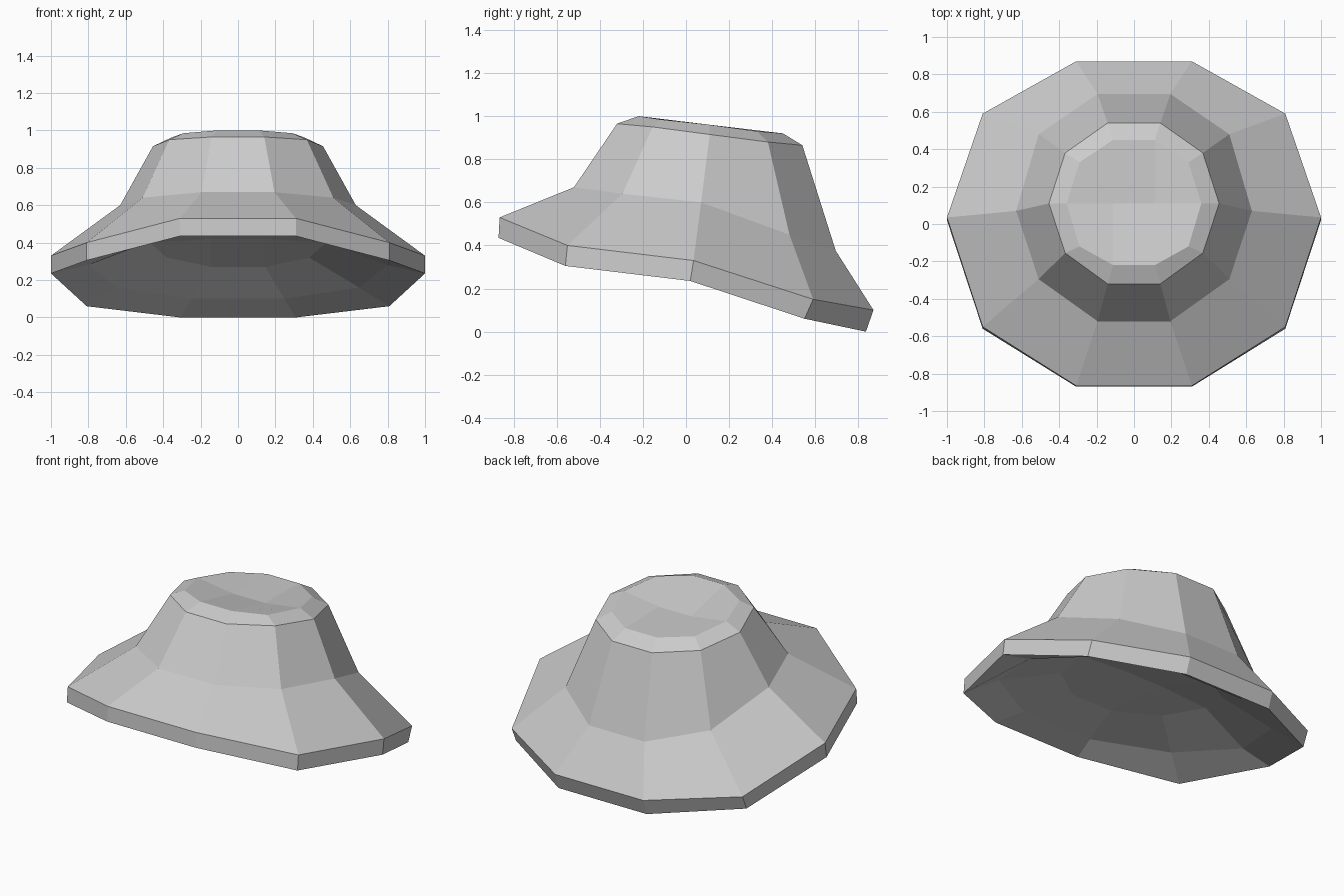
import bpy, bmesh
from math import cos, radians
from mathutils import Vector

cube = bpy.data.objects.get("Cube")
if cube:
    bpy.data.objects.remove(cube, do_unlink=True)

felt = bpy.data.materials.new("grey_felt")
felt.use_nodes = True
grey = (0.6, 0.6, 0.6, 1)
felt.diffuse_color = grey
felt.node_tree.nodes["Principled BSDF"].inputs["Base Color"].default_value = grey

SIDES = [radians(a) for a in (-72, -36, 0, 36, 72)]


def ring(radius, depths, heights):
    """Ten-sided tilted loop: five points front to back, mirrored across x."""
    half = [Vector((radius * cos(a), y, z)) for a, y, z in zip(SIDES, depths, heights)]
    return half + [Vector((-p.x, p.y, p.z)) for p in reversed(half)]


# Outer shell loops, from the top of the crown to the edge of the brim
crown_rim = ring(0.36, (-0.22, -0.12, 0.11, 0.33, 0.45), (1.0, 0.985, 0.96, 0.93, 0.92))
crown_top = ring(0.455, (-0.32, -0.155, 0.11, 0.38, 0.54), (0.965, 0.95, 0.915, 0.88, 0.865))
crown_base = ring(0.63, (-0.52, -0.295, 0.07, 0.48, 0.695), (0.67, 0.64, 0.6, 0.45, 0.375))
brim_edge = ring(1.0, (-0.865, -0.55, 0.035, 0.59, 0.87), (0.53, 0.4, 0.33, 0.15, 0.1))

# Shallow hollow under the brim
brim_lower = ring(1.0, (-0.87, -0.56, 0.02, 0.55, 0.835), (0.435, 0.305, 0.235, 0.06, 0))
brim_under = ring(0.8, (-0.69, -0.44, 0.02, 0.46, 0.69), (0.45, 0.4, 0.28, 0.16, 0.1))
hollow_rim = ring(0.47, (-0.38, -0.2, 0.08, 0.34, 0.5), (0.465, 0.44, 0.4, 0.32, 0.27))

bm = bmesh.new()
loops = [crown_rim, crown_top, crown_base, brim_edge, brim_lower, brim_under, hollow_rim]
rows = [[bm.verts.new(p) for p in loop] for loop in loops]
for upper, lower in zip(rows, rows[1:]):
    for i in range(len(upper)):
        j = (i + 1) % len(upper)
        bm.faces.new((upper[i], lower[i], lower[j], upper[j]))


def creased_cap(row, drop):
    """Close a loop with two rows of three quads around a lowered or raised middle."""
    p, q = [bm.verts.new((s * row[0].co.x, row[2].co.y, row[2].co.z - drop))
            for s in (1, -1)]
    front = [row[-2], row[-1], row[0], row[1]]
    middle = [row[-3], q, p, row[2]]
    back = [row[6], row[5], row[4], row[3]]
    for near, far in ((front, middle), (middle, back)):
        for i in range(3):
            bm.faces.new((near[i], near[i + 1], far[i + 1], far[i]))


# Dented crown outside, slightly raised ceiling inside
creased_cap(rows[0], 0.035)
creased_cap(rows[-1], -0.02)
bmesh.ops.recalc_face_normals(bm, faces=bm.faces)

mesh = bpy.data.meshes.new("bucket_hat")
bm.to_mesh(mesh)
bm.free()
mesh.materials.append(felt)
hat = bpy.data.objects.new("bucket_hat", mesh)
bpy.context.collection.objects.link(hat)
